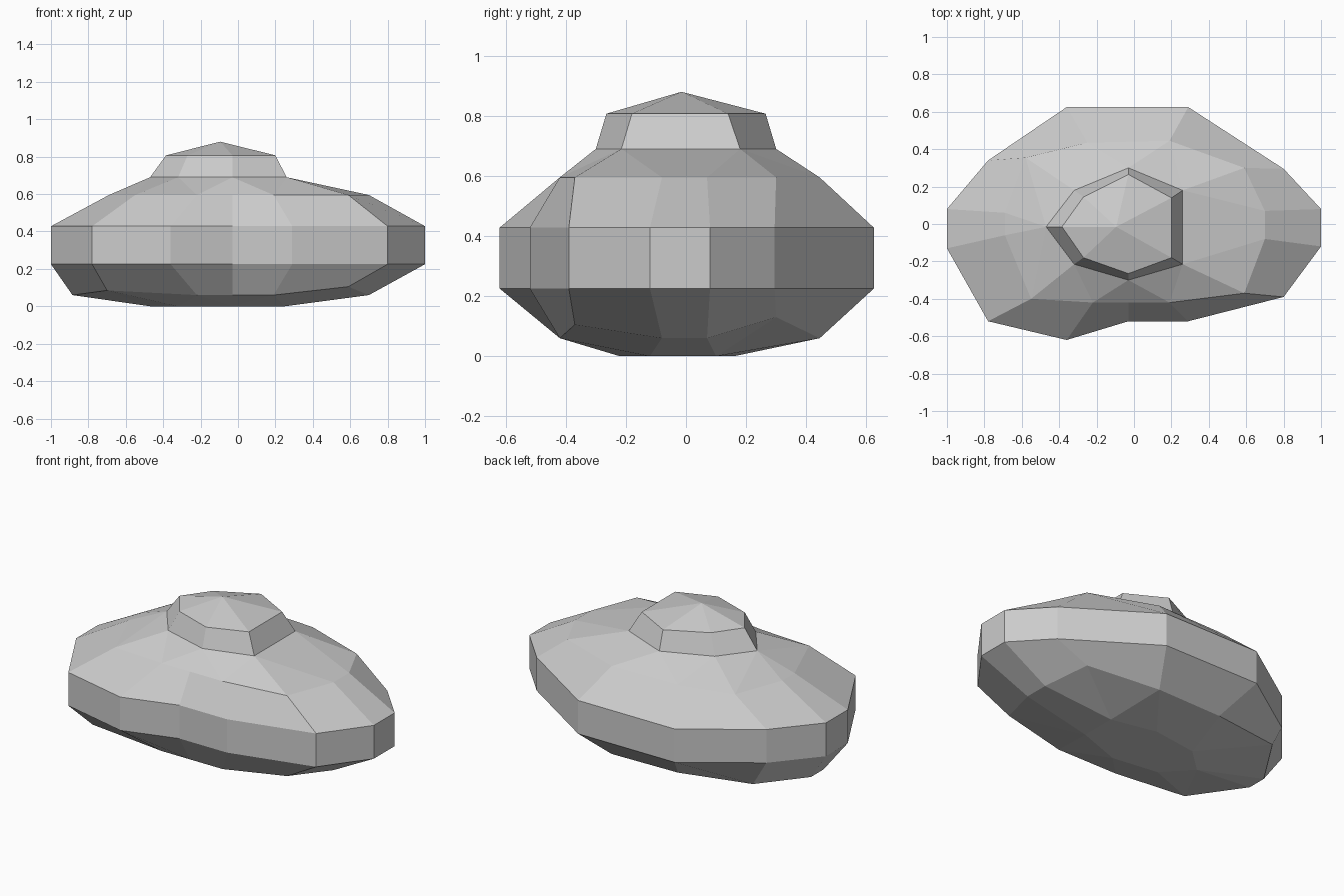
import bpy, bmesh
from mathutils import Vector

if "Cube" in bpy.data.objects:
    bpy.data.objects.remove(bpy.data.objects["Cube"])

# Plan outlines, clockwise from the left-hand tip
BELT = [(-1, .08), (-.78, .34), (-.36, .625), (.29, .625), (.8, .295), (1, .08), (1, -.12),
        (.8, -.39), (.29, -.52), (-.03, -.52), (-.36, -.62), (-.78, -.52), (-1, -.13)]
SHOULDER = [(-.69, .06), (-.58, .355), (-.25, .435), (.19, .445), (.59, .30), (.7, .07), (.7, -.08),
            (.59, -.37), (.19, -.42), (-.03, -.42), (-.22, -.42), (-.55, -.40), (-.69, -.06)]
NECK = [(-.47, -.015), (-.32, .18), (-.03, .30), (.26, .18), (.26, -.215), (-.03, -.30), (-.32, -.215)]
CROWN = [(-.385, -.015), (-.27, .145), (-.03, .265), (.2, .14), (.2, -.18), (-.03, -.265), (-.27, -.18)]
FOOT = [(-.47, -.02), (-.32, .12), (-.03, .16), (.25, .10), (.25, -.12), (-.03, -.22), (-.32, -.18)]


def at(outline, z):
    return [(x, y, z) for x, y in outline]


def join_rings(bm, a, b):
    """Quads between equal rings, a strip of triangles between unequal ones."""
    n, m = len(a), len(b)
    if n == m:
        for i in range(n):
            j = (i + 1) % n
            bm.faces.new((a[i], a[j], b[j], b[i]))
        return
    i = j = 0
    while i < n or j < m:
        p, q, p2, q2 = a[i % n], b[j % m], a[(i + 1) % n], b[(j + 1) % m]
        step_a = j >= m or (i < n and (p2.co - q.co).length <= (q2.co - p.co).length)
        if step_a:
            bm.faces.new((p, p2, q))
            i += 1
        else:
            bm.faces.new((p, q2, q))
            j += 1


def loft(name, rings, floor=False, apex=None):
    bm = bmesh.new()
    loops = [[bm.verts.new(p) for p in r] for r in rings]
    for a, b in zip(loops, loops[1:]):
        join_rings(bm, a, b)
    if floor:
        bm.faces.new(loops[0])
    if apex:
        tip, top = bm.verts.new(apex), loops[-1]
        for i in range(len(top)):
            bm.faces.new((top[i], top[(i + 1) % len(top)], tip))
    bm.normal_update()
    # Turn every face outward from the middle of the stone
    for f in bm.faces:
        if f.normal.dot(f.calc_center_median() - Vector((0, 0, .33))) < 0:
            f.normal_flip()
    me = bpy.data.meshes.new(name)
    bm.to_mesh(me)
    bm.free()
    ob = bpy.data.objects.new(name, me)
    bpy.context.collection.objects.link(ob)
    return ob


# Underside ring: the shoulder outline with a longer left end and uneven heights
belly = at(SHOULDER, .06)
for i, x, z in ((0, -.885, .06), (12, -.885, .06), (1, -.7, .08), (11, -.7, .085), (4, .59, .13), (7, .59, .105)):
    belly[i] = (x, belly[i][1], z)

# Main boulder body
loft("boulder_body", [at(FOOT, 0), belly, at(BELT, .225), at(BELT, .428),
                      at(SHOULDER, .595), at(NECK, .69)], floor=True)
# Raised cap on top
loft("boulder_cap", [at(NECK, .69), at(CROWN, .807)], apex=(-.095, -.015, .88))
